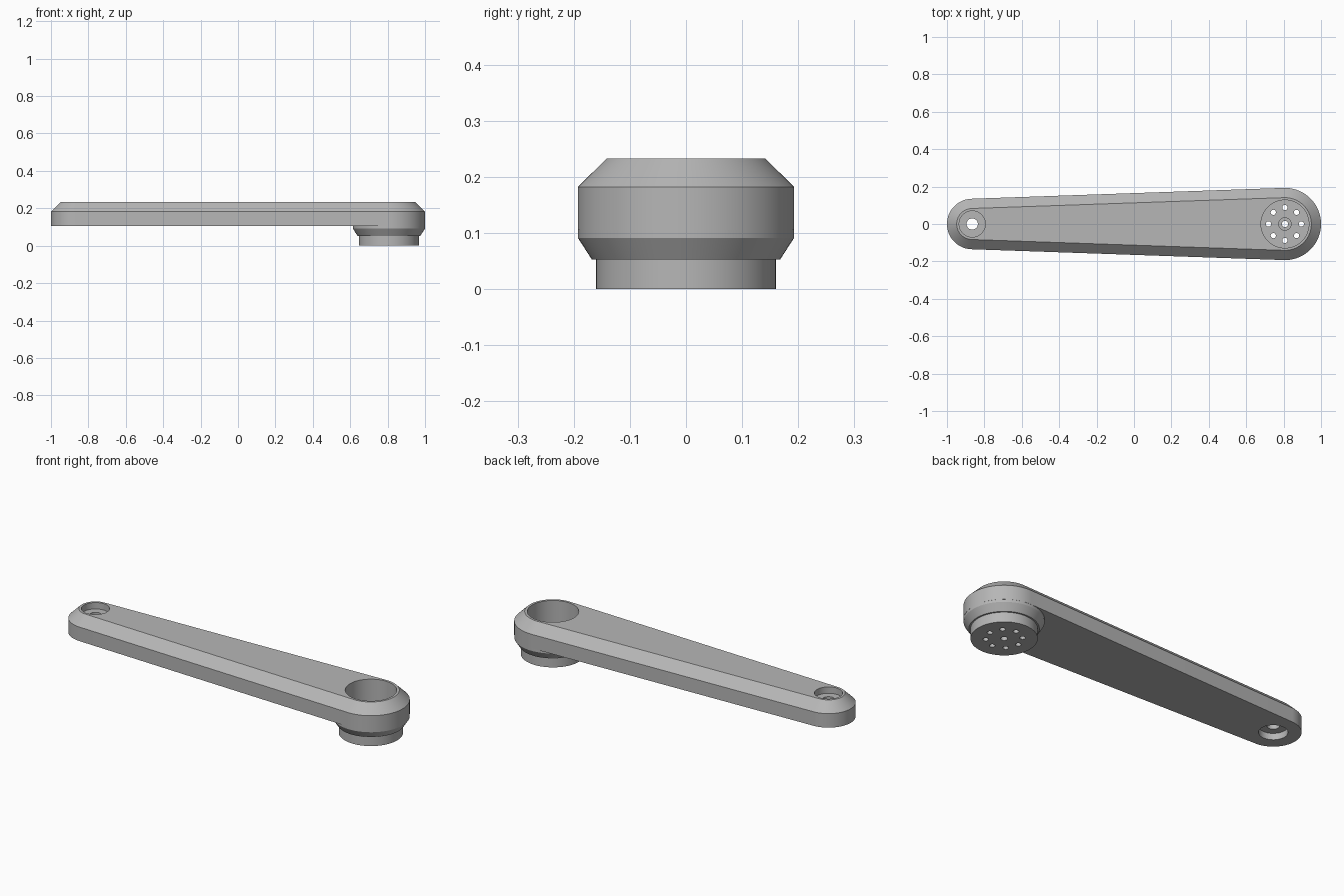
import bpy, bmesh, math

if "Cube" in bpy.data.objects:
    bpy.data.objects.remove(bpy.data.objects["Cube"], do_unlink=True)

grey = bpy.data.materials.new("satin_grey")
grey.use_nodes = True
colour = (0.47, 0.47, 0.47, 1)
grey.diffuse_color = colour
grey.node_tree.nodes["Principled BSDF"].inputs["Base Color"].default_value = colour

SMALL_X, SMALL_R = -0.865, 0.135
BIG_X, BIG_R = 0.807, 0.193
BOTTOM, SHOULDER, TOP, INSET = 0.105, 0.182, 0.233, 0.052


def loft(name, rings):
    """Skin stacked rings of points into a closed solid."""
    bm = bmesh.new()
    loops = [[bm.verts.new(p) for p in ring] for ring in rings]
    n = len(loops[0])
    for low, high in zip(loops, loops[1:]):
        for i in range(n):
            j = (i + 1) % n
            bm.faces.new((low[i], low[j], high[j], high[i]))
    bm.faces.new(loops[0][::-1])
    bm.faces.new(loops[-1])
    mesh = bpy.data.meshes.new(name)
    bm.to_mesh(mesh)
    bm.free()
    mesh.materials.append(grey)
    obj = bpy.data.objects.new(name, mesh)
    bpy.context.collection.objects.link(obj)
    return obj


def turned(name, x, y, profile, sides=96):
    """Solid of revolution from (radius, height) pairs."""
    angles = [math.tau * i / sides for i in range(sides)]
    return loft(name, [[(x + r * math.cos(a), y + r * math.sin(a), z) for a in angles]
                       for r, z in profile])


def outline(inset, z, steps=48):
    """Two end arcs joined by their common tangents."""
    t = math.acos((SMALL_R - BIG_R) / (BIG_X - SMALL_X))
    pts = []
    for x, r, a0, a1 in ((BIG_X, BIG_R, -t, t), (SMALL_X, SMALL_R, t, math.tau - t)):
        for i in range(steps + 1):
            a = a0 + (a1 - a0) * i / steps
            pts.append((x + (r - inset) * math.cos(a), (r - inset) * math.sin(a), z))
    return pts


def combine(target, tool, operation):
    mod = target.modifiers.new(operation, "BOOLEAN")
    mod.operation, mod.solver, mod.object = operation, "EXACT", tool
    bpy.context.view_layer.objects.active = target
    bpy.ops.object.modifier_apply(modifier=mod.name)
    bpy.data.objects.remove(tool, do_unlink=True)


# Tapered arm with chamfered top
arm = loft("lever_arm", [outline(0, BOTTOM), outline(0, SHOULDER), outline(INSET, TOP)])

# Stepped hub under the wide end
hub = turned("hub", BIG_X, 0, [(0.16, 0), (0.16, 0.053), (0.168, 0.053),
                               (0.1925, 0.091), (0.1925, 0.14)])
combine(arm, hub, "UNION")

# Deep round pocket, centre bore and its counterbore
FLOOR = 0.045
combine(arm, turned("pocket_cutter", BIG_X, 0, [(0.128, FLOOR), (0.128, 0.3)]), "DIFFERENCE")
combine(arm, turned("bore_cutter", BIG_X, 0,
                    [(0.017, -0.1), (0.017, 0.025), (0.033, 0.025), (0.033, 0.1)], 32),
        "DIFFERENCE")

# Ring of eight bolt holes
for i in range(8):
    a = math.tau * i / 8
    hole = turned("bolt_hole_cutter", BIG_X + 0.088 * math.cos(a), 0.088 * math.sin(a),
                  [(0.014, -0.1), (0.014, 0.1)], 24)
    combine(arm, hole, "DIFFERENCE")

# Narrow end: through hole counterbored from both faces
combine(arm, turned("pivot_cutter", SMALL_X, 0,
                    [(0.07, 0), (0.07, BOTTOM + 0.035), (0.03, BOTTOM + 0.035),
                     (0.03, TOP - 0.035), (0.07, TOP - 0.035), (0.07, 0.3)], 64),
        "DIFFERENCE")

# Smooth the round walls, keep the edges crisp
bpy.ops.object.select_all(action="DESELECT")
arm.select_set(True)
bpy.context.view_layer.objects.active = arm
bpy.ops.object.shade_smooth_by_angle(angle=math.radians(25))
